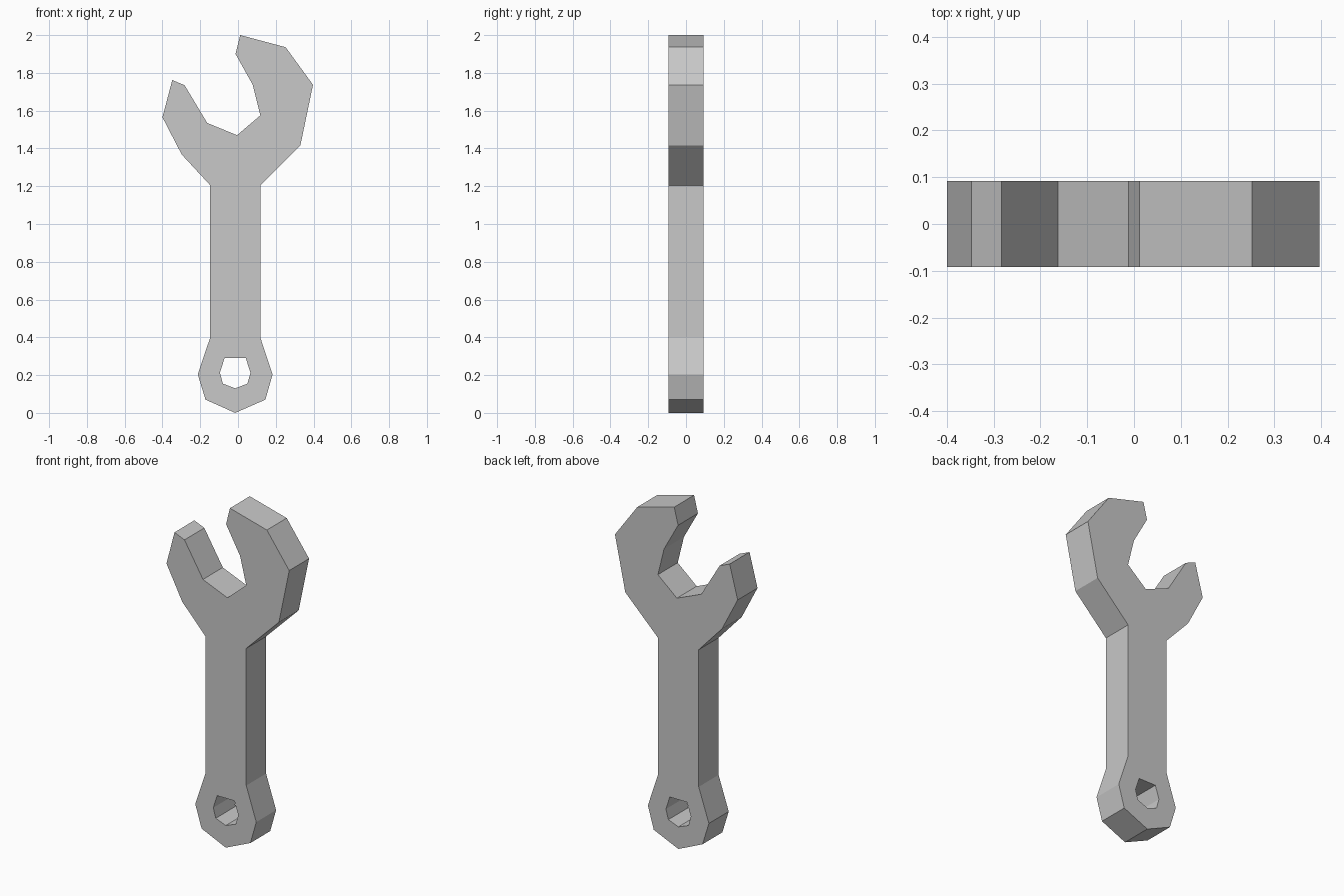
import bpy, bmesh
from mathutils import Vector

if "Cube" in bpy.data.objects:
    bpy.data.objects.remove(bpy.data.objects["Cube"])

HALF_THICKNESS = 0.092

# Outline of the open-ended spanner, as (x, z), starting at the bottom tip
OUTLINE = [
    (-0.015, 0.0), (0.145, 0.07), (0.183, 0.203), (0.118, 0.40),       # ring end, right
    (0.118, 1.205), (0.33, 1.415), (0.397, 1.737), (0.252, 1.936),     # long jaw, outside
    (0.012, 2.0), (-0.013, 1.90), (0.078, 1.737), (0.118, 1.575),      # long jaw, inside
    (-0.005, 1.47), (-0.163, 1.535), (-0.283, 1.735), (-0.348, 1.762), # throat, short jaw
    (-0.40, 1.565), (-0.298, 1.368), (-0.147, 1.205),                  # short jaw, outside
    (-0.147, 0.40), (-0.213, 0.203), (-0.172, 0.07),                   # ring end, left
]
# Seven-sided hanging hole
HOLE = [(-0.071, 0.29), (0.041, 0.29), (0.066, 0.213), (0.05, 0.155),
        (-0.015, 0.13), (-0.08, 0.155), (-0.096, 0.213)]


def add_loop(bm, points):
    verts = [bm.verts.new((x, -HALF_THICKNESS, z)) for x, z in points]
    return [bm.edges.new((v, verts[(i + 1) % len(verts)])) for i, v in enumerate(verts)]


steel = bpy.data.materials.new("grey steel")
steel.diffuse_color = (0.58, 0.58, 0.58, 1)
steel.use_nodes = True
steel.node_tree.nodes["Principled BSDF"].inputs["Base Color"].default_value = steel.diffuse_color

# Fill the profile around the hole, then extrude it through the thickness
bm = bmesh.new()
edges = add_loop(bm, OUTLINE) + add_loop(bm, HOLE)
bmesh.ops.triangle_fill(bm, edges=edges, use_beauty=True, normal=Vector((0, -1, 0)))
ext = bmesh.ops.extrude_face_region(bm, geom=bm.faces[:], use_keep_orig=True)
new_verts = [g for g in ext["geom"] if isinstance(g, bmesh.types.BMVert)]
bmesh.ops.translate(bm, verts=new_verts, vec=(0, 2 * HALF_THICKNESS, 0))
bmesh.ops.recalc_face_normals(bm, faces=bm.faces[:])

mesh = bpy.data.meshes.new("spanner")
bm.to_mesh(mesh)
bm.free()
mesh.materials.append(steel)
bpy.context.collection.objects.link(bpy.data.objects.new("spanner", mesh))
